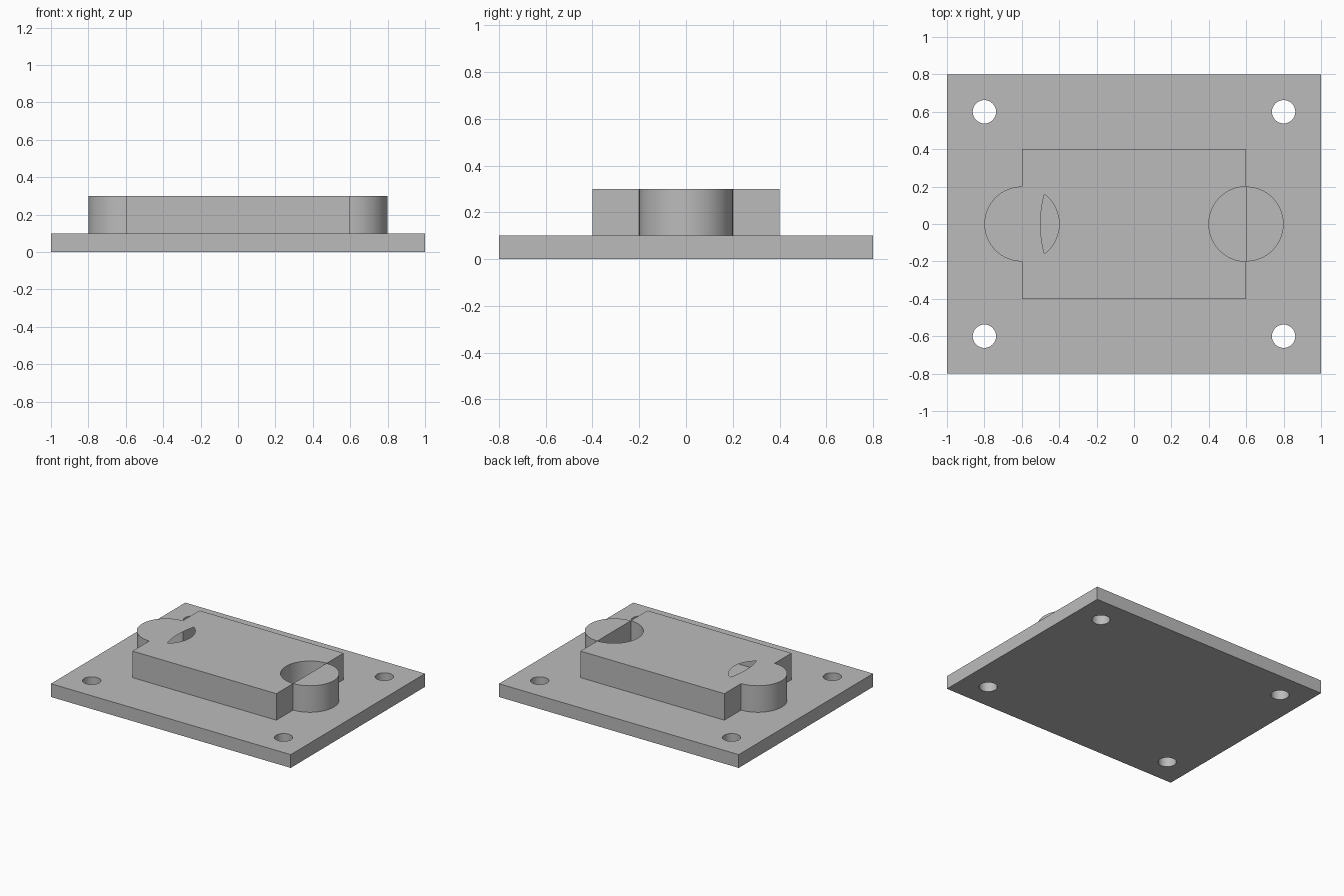
import bpy
import bmesh
import math
from mathutils import Vector

cube = bpy.data.objects.get("Cube")
if cube:
    bpy.data.objects.remove(cube, do_unlink=True)

# One plain grey material
grey = bpy.data.materials.new("grey")
grey.use_nodes = True
colour = (0.5, 0.5, 0.5, 1.0)
grey.diffuse_color = colour
grey.node_tree.nodes["Principled BSDF"].inputs["Base Color"].default_value = colour


def arc(cx, cy, radius, start, end, steps=32):
    """Points along an arc, angles in degrees, both ends included."""
    points = []
    for i in range(steps + 1):
        a = math.radians(start + (end - start) * i / steps)
        points.append((cx + radius * math.cos(a), cy + radius * math.sin(a)))
    return points


def extrude_profile(name, z0, z1, walled, cut_only=(), bottom=True):
    """Walls along each walled loop (outer anticlockwise, holes clockwise),
    with caps that also leave out the cut_only loops."""
    bm = bmesh.new()

    def ring(loop, z):
        return [bm.verts.new((x, y, z)) for x, y in loop]

    def edges_of(verts):
        return [bm.edges.new((v, verts[(i + 1) % len(verts)]))
                for i, v in enumerate(verts)]

    def cap(edges, up):
        made = bmesh.ops.triangle_fill(bm, edges=edges, use_beauty=True,
                                       normal=Vector((0, 0, up)))
        for face in made["geom"]:
            if isinstance(face, bmesh.types.BMFace):
                face.normal_update()
                if face.normal.z * up < 0:
                    face.normal_flip()

    lows = [ring(loop, z0) for loop in walled]
    highs = [ring(loop, z1) for loop in walled]
    top_edges = [e for r in highs for e in edges_of(r)]
    for loop in cut_only:
        top_edges += edges_of(ring(loop, z1))
    cap(top_edges, 1)
    if bottom:
        cap([e for r in lows for e in edges_of(r)], -1)
    for low, high in zip(lows, highs):
        for i in range(len(low)):
            j = (i + 1) % len(low)
            bm.faces.new((low[i], low[j], high[j], high[i]))

    mesh = bpy.data.meshes.new(name)
    bm.to_mesh(mesh)
    bm.free()
    mesh.materials.append(grey)
    mesh.shade_smooth()
    mesh.set_sharp_from_angle(angle=math.radians(30))
    obj = bpy.data.objects.new(name, mesh)
    bpy.context.collection.objects.link(obj)
    return obj


# Base plate with four corner holes
plate = [(-1, -0.8), (1, -0.8), (1, 0.8), (-1, 0.8)]
holes = [arc(sx * 0.8, sy * 0.6, 0.0625, 0, -360)[:-1]
         for sx in (-1, 1) for sy in (-1, 1)]
extrude_profile("base_plate", 0, 0.1, [plate] + holes)

# Raised hollow block: round lobe at one end, round notch at the other
block = [(-0.6, -0.4), (0.6, -0.4)]
block += arc(0.6, 0, 0.2, -90, -270)
block += [(0.6, 0.4), (-0.6, 0.4)]
block += arc(-0.6, 0, 0.2, 90, 270)

# Lens-shaped opening in the top of the block
lens = arc(-0.6, 0, 0.2, -52.7, 52.7)
lens += arc(0.1, 0, 0.6, 164.6, 195.4)[1:-1]
extrude_profile("raised_block", 0.1, 0.3, [block], [lens], bottom=False)

# Half-round boss closing the notch
extrude_profile("half_round_boss", 0.1, 0.3, [arc(0.6, 0, 0.2, -90, 90)])
